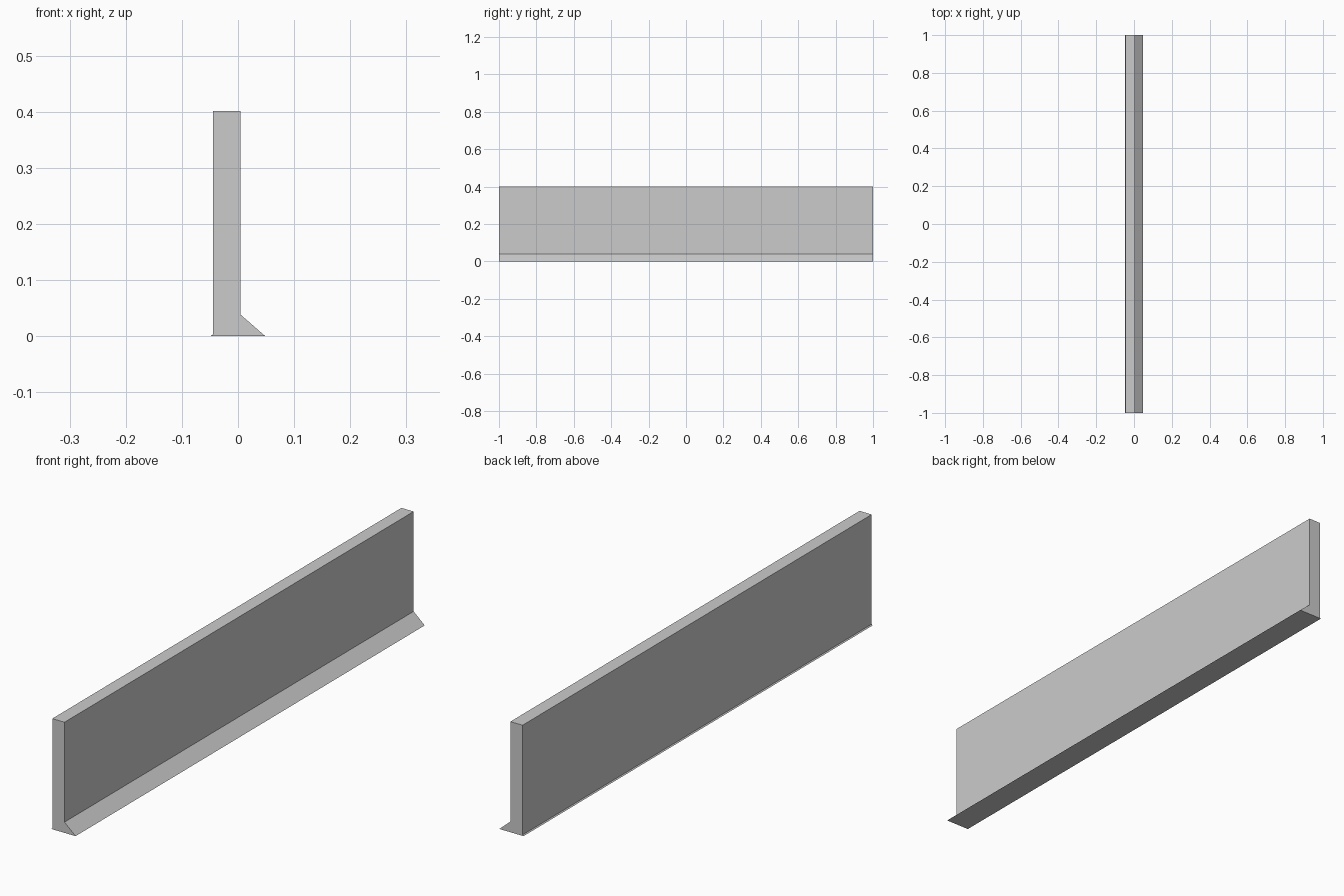
import bpy, bmesh

if "Cube" in bpy.data.objects:
    bpy.data.objects.remove(bpy.data.objects["Cube"])

LENGTH = 2.0


def extrude_profile(name, points):
    """Extrude an x-z outline along the full y length."""
    bm = bmesh.new()
    face = bm.faces.new([bm.verts.new((x, -LENGTH / 2, z)) for x, z in points])
    result = bmesh.ops.extrude_face_region(bm, geom=[face])
    moved = [v for v in result["geom"] if isinstance(v, bmesh.types.BMVert)]
    bmesh.ops.translate(bm, verts=moved, vec=(0, LENGTH, 0))
    bmesh.ops.recalc_face_normals(bm, faces=bm.faces)
    mesh = bpy.data.meshes.new(name)
    bm.to_mesh(mesh)
    bm.free()
    obj = bpy.data.objects.new(name, mesh)
    bpy.context.collection.objects.link(obj)
    return obj


# Upright wall slab, set slightly left of centre
extrude_profile("wall_panel", [(-0.0447, 0), (0.0042, 0), (0.0042, 0.401), (-0.0447, 0.401)])

# Triangular footing running along the wall base
extrude_profile("base_wedge", [(-0.0488, 0), (0.0488, 0), (0, 0.0425)])
